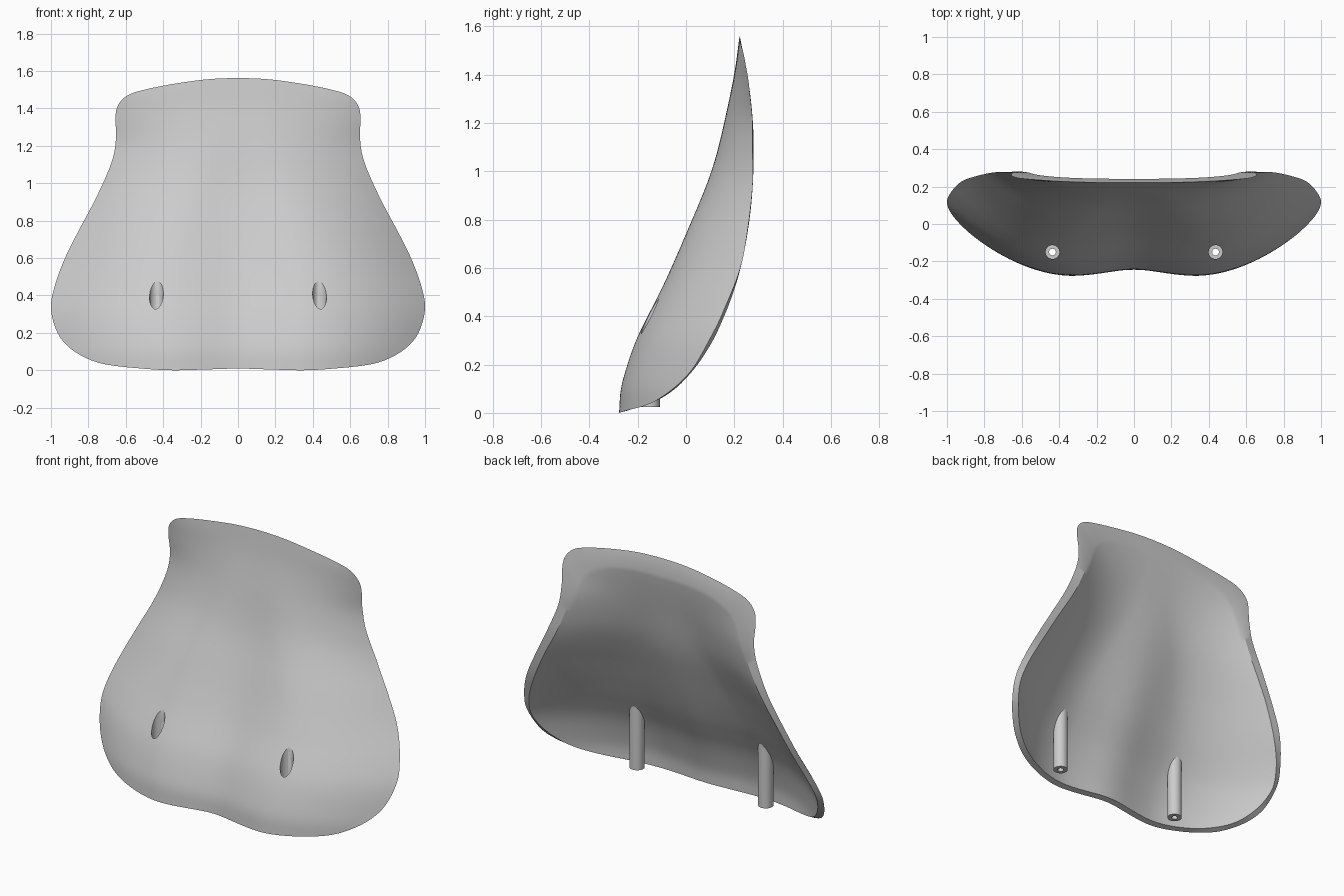
import bpy, bmesh, math
from mathutils import Vector

if "Cube" in bpy.data.objects:
    bpy.data.objects.remove(bpy.data.objects["Cube"])

grey = bpy.data.materials.new("light_grey")
grey.use_nodes = True
grey.diffuse_color = (0.6, 0.6, 0.6, 1)
grey.node_tree.nodes["Principled BSDF"].inputs["Base Color"].default_value = (0.6, 0.6, 0.6, 1)


def smooth_table(table):
    """Cubic interpolation through (key, value) pairs."""
    n = len(table)
    steps = [b[0] - a[0] for a, b in zip(table, table[1:])]
    rates = [(b[1] - a[1]) / (b[0] - a[0]) for a, b in zip(table, table[1:])]
    slopes = [rates[0]]
    for i in range(1, n - 1):
        slopes.append((rates[i - 1] * steps[i] + rates[i] * steps[i - 1]) / (steps[i] + steps[i - 1]))
    slopes.append(rates[-1])

    def value(t):
        t = min(max(t, table[0][0]), table[-1][0])
        i = 0
        while i < n - 2 and t > table[i + 1][0]:
            i += 1
        h = steps[i]
        s = (t - table[i][0]) / h
        return ((1 + 2 * s) * (1 - s) ** 2 * table[i][1] + s * (1 - s) ** 2 * h * slopes[i]
                + s * s * (3 - 2 * s) * table[i + 1][1] + s * s * (s - 1) * h * slopes[i + 1])
    return value


# Profiles by height: trimmed edge, foremost line, flat half width, side curl, centre groove
edge_y = smooth_table([(0, -.28), (.01, -.245), (.03, -.175), (.06, -.105), (.1, -.045), (.15, .006),
                       (.28, .1), (.4, .158), (.52, .203), (.78, .26), (1.05, .28), (1.2, .277),
                       (1.36, .26), (1.46, .243), (1.56, .222)])
front_y = smooth_table([(0, -.28), (.1, -.272), (.2, -.245), (.33, -.196), (.4, -.161), (.5, -.11),
                        (.6, -.064), (.75, 0), (1, .098), (1.2, .155), (1.4, .2), (1.56, .222)])
flat = smooth_table([(0, .3), (.6, .3), (.75, .26), (.9, .2), (1.05, .13), (1.2, .1), (1.56, .1)])
curl = smooth_table([(0, .68), (.12, .67), (.33, .66), (.45, .69), (.6, .74), (.75, .73), (.9, .65),
                     (1.05, .5), (1.2, .39), (1.36, .215), (1.47, .13), (1.56, .13)])
groove = smooth_table([(0, .035), (.5, .033), (.9, .02), (1.3, 0), (1.6, 0)])

# Half outline of the panel, bottom centre to top centre
half = [(0, .009), (.18, .004), (.35, 0), (.5, .008), (.7, .03), (.8, .06), (.9, .12), (.965, .2), (1, .33),
        (.98, .45), (.925, .6), (.85, .75), (.77, .9), (.7, 1.05), (.665, 1.15), (.652, 1.25),
        (.655, 1.36), (.64, 1.42), (.59, 1.47), (.5, 1.5), (.35, 1.53), (.17, 1.555), (0, 1.562)]


def spline(points, steps):
    """Smooth curve through the half outline."""
    ends = [(-points[1][0], points[1][1])] + points + [(-points[-2][0], points[-2][1])]
    v = [Vector(p) for p in ends]
    out = []
    for a, b, c, d in zip(v, v[1:], v[2:], v[3:]):
        h = (c - b).length
        m1 = (c - a) * h / ((b - a).length + h)
        m2 = (d - b) * h / ((d - c).length + h)
        for k in range(steps):
            s = k / steps
            out.append(b * (1 + 2 * s) * (1 - s) ** 2 + m1 * s * (1 - s) ** 2
                       + c * s * s * (3 - 2 * s) + m2 * s * s * (s - 1))
    return out + [v[-2]]


right_half = spline(half, 6)
outline = right_half + [Vector((-p.x, p.y)) for p in right_half[-2:0:-1]]
THICK = 0.032


def front_skin(x, z):
    """Depth of the front skin."""
    return (front_y(z) + curl(z) * max(abs(x) - flat(z), 0) ** 2
            + groove(z) * math.exp(-(x / .2) ** 2))


def back_skin(x, z):
    """Depth of the back skin, an even thickness behind the front."""
    e = .03
    dx = (front_skin(x + e, z) - front_skin(x - e, z)) / (2 * e)
    dz = (front_skin(x, z + e) - front_skin(x, max(z - e, 0))) / (e + min(z, e))
    return front_skin(x, z) + THICK * math.sqrt(1 + dx * dx + dz * dz)


def bisect(low, high, below):
    """Point between low and high where below() stops being true."""
    for _ in range(30):
        mid = (low + high) / 2
        if below(mid):
            low = mid
        else:
            high = mid
    return low


def finish(name, bm):
    bmesh.ops.recalc_face_normals(bm, faces=bm.faces)
    mesh = bpy.data.meshes.new(name)
    bm.to_mesh(mesh)
    bm.free()
    mesh.materials.append(grey)
    ob = bpy.data.objects.new(name, mesh)
    bpy.context.collection.objects.link(ob)
    return ob


def bridge(bm, a, b):
    n = len(a)
    for i in range(n):
        bm.faces.new((a[i], a[(i + 1) % n], b[(i + 1) % n], b[i]))


def smooth(ob):
    bpy.ops.object.select_all(action='DESELECT')
    ob.select_set(True)
    bpy.context.view_layer.objects.active = ob
    bpy.ops.object.shade_smooth_by_angle(angle=math.radians(30))


# Shell panel: front skin, trimmed rim, back skin
RINGS = 28
middle = Vector((0, .7))
count = len(outline)


def trim(p):
    """Move an outline point inward to where the back skin meets the trimmed edge."""
    def inside(r):
        q = middle + (p - middle) * r
        return back_skin(q.x, q.y) < edge_y(q.y)
    return middle + (p - middle) * min(bisect(.75, 1, inside), .992)


bm = bmesh.new()


def skin(loop, depth):
    rings = []
    for k in range(RINGS, 0, -1):
        spots = [middle + (p - middle) * (k / RINGS) for p in loop]
        rings.append([bm.verts.new((q.x, depth(q.x, q.y), q.y)) for q in spots])
    for a, b in zip(rings, rings[1:]):
        bridge(bm, a, b)
    tip = bm.verts.new((0, depth(0, middle.y), middle.y))
    last = rings[-1]
    for i in range(count):
        bm.faces.new((last[i], last[(i + 1) % count], tip))
    return rings[0]


bridge(bm, skin(outline, front_skin), skin([trim(p) for p in outline], back_skin))
panel = finish("shell_panel", bm)

# Screw tubes: open sockets that follow the skin at the top
TUBE_X, TUBE_Y, SIDES = .436, -.15, 40


def skin_height(x, y):
    return bisect(.1, .9, lambda z: front_skin(x, z) + .012 < y)


for side, name in ((1, "left"), (-1, "right")):
    bm = bmesh.new()
    loops = []
    for radius, height in ((.042, None), (.042, .025), (.018, .025), (.018, .05), (.037, .05), (.037, None)):
        loop = []
        for i in range(SIDES):
            a = 2 * math.pi * i / SIDES
            x = side * TUBE_X + radius * math.cos(a)
            y = TUBE_Y + radius * math.sin(a)
            loop.append(bm.verts.new((x, y, skin_height(x, y) if height is None else height)))
        loops.append(loop)
    for a, b in zip(loops, loops[1:] + loops[:1]):
        bridge(bm, a, b)
    smooth(finish(name + "_screw_tube", bm))

    # Hole through the panel
    bm = bmesh.new()
    bmesh.ops.create_cone(bm, cap_ends=True, segments=SIDES, radius1=.037, radius2=.037, depth=.6)
    bmesh.ops.translate(bm, verts=bm.verts, vec=(side * TUBE_X, TUBE_Y, .4))
    cutter = finish(name + "_hole_cutter", bm)
    cutter.hide_render = True
    cut = panel.modifiers.new(name + "_hole", 'BOOLEAN')
    cut.operation = 'DIFFERENCE'
    cut.solver = 'EXACT'
    cut.object = cutter

bpy.context.view_layer.objects.active = panel
for mod in list(panel.modifiers):
    cutter = mod.object
    bpy.ops.object.modifier_apply(modifier=mod.name)
    bpy.data.objects.remove(cutter)
smooth(panel)
